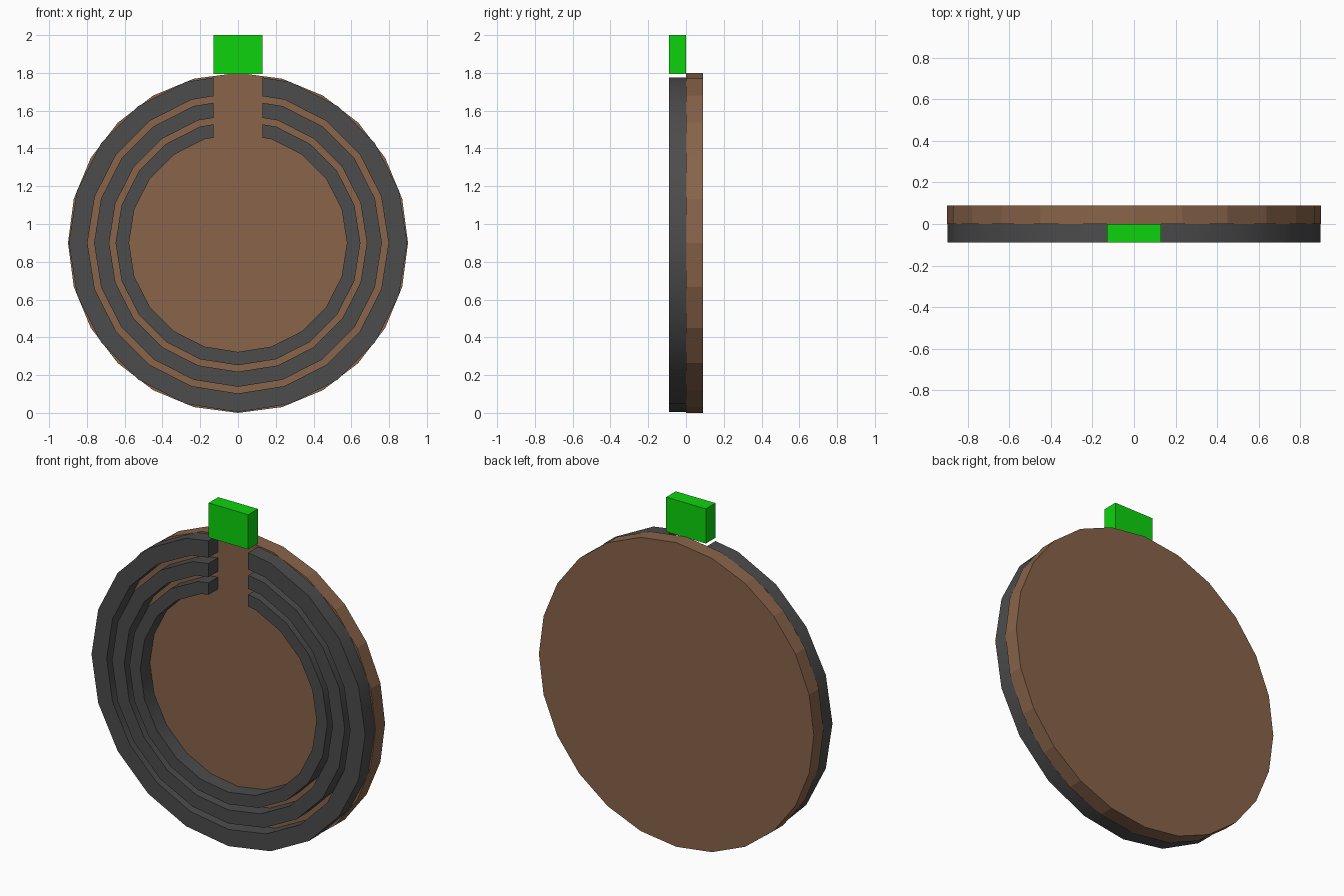
import bpy, bmesh, math

if "Cube" in bpy.data.objects:
    bpy.data.objects.remove(bpy.data.objects["Cube"], do_unlink=True)

CENTRE_Z = 0.9
DEPTH = 0.09
GAP = 0.13      # half width of the slot at the top of the rings
SIDES = 20


def material(name, rgb):
    mat = bpy.data.materials.new(name)
    mat.use_nodes = True
    mat.diffuse_color = (*rgb, 1)
    mat.node_tree.nodes["Principled BSDF"].inputs["Base Color"].default_value = (*rgb, 1)
    return mat


def finish(bm, name, mat):
    bmesh.ops.recalc_face_normals(bm, faces=bm.faces)
    mesh = bpy.data.meshes.new(name)
    bm.to_mesh(mesh)
    bm.free()
    mesh.materials.append(mat)
    obj = bpy.data.objects.new(name, mesh)
    bpy.context.collection.objects.link(obj)
    return obj


def open_outline(radius):
    """Polygon outline starting and ending at the straight slot edges."""
    step = 2 * math.pi / SIDES
    end_z = radius - GAP * math.tan(step / 2)
    pts = [(radius * math.sin(k * step), radius * math.cos(k * step))
           for k in range(1, SIDES)]
    return [(GAP, end_z)] + pts + [(-GAP, end_z)]


def split_ring(name, outer, inner, mat):
    bm = bmesh.new()
    sections = []
    for (ox, oz), (ix, iz) in zip(open_outline(outer), open_outline(inner)):
        corners = [(ox, -DEPTH, oz), (ox, 0, oz), (ix, 0, iz), (ix, -DEPTH, iz)]
        sections.append([bm.verts.new((x, y, z + CENTRE_Z)) for x, y, z in corners])
    for a, b in zip(sections, sections[1:]):
        for i in range(4):
            j = (i + 1) % 4
            bm.faces.new((a[i], a[j], b[j], b[i]))
    bm.faces.new(sections[0])
    bm.faces.new(sections[-1])
    obj = finish(bm, name, mat)
    bpy.ops.object.select_all(action='DESELECT')
    obj.select_set(True)
    bpy.context.view_layer.objects.active = obj
    bpy.ops.object.shade_smooth_by_angle(angle=math.radians(30))


brown = material("brown", (0.25, 0.127, 0.068))
grey = material("dark grey", (0.072, 0.072, 0.072))
green = material("bright green", (0.004, 0.65, 0.004))

# Backing disc, flat faceted
bm = bmesh.new()
rim = [bm.verts.new((0.9 * math.sin(a), 0, CENTRE_Z + 0.9 * math.cos(a)))
       for a in (math.radians(15 * k) for k in range(24))]
front = bm.faces.new(rim)
back = bmesh.ops.extrude_face_region(bm, geom=[front], use_keep_orig=True)
bmesh.ops.translate(bm, vec=(0, DEPTH, 0),
                    verts=[v for v in back["geom"] if isinstance(v, bmesh.types.BMVert)])
finish(bm, "backing_disc", brown)

# Concentric slotted rings
for name, outer, inner in (("outer_ring", 0.896, 0.797),
                           ("middle_ring", 0.762, 0.682),
                           ("inner_ring", 0.648, 0.577)):
    split_ring(name, outer, inner, grey)

# Block above the slot
bm = bmesh.new()
bmesh.ops.create_cube(bm, size=1)
bmesh.ops.scale(bm, vec=(2 * GAP, DEPTH, 0.205), verts=bm.verts)
bmesh.ops.translate(bm, vec=(0, -DEPTH / 2, 1.8975), verts=bm.verts)
finish(bm, "top_block", green)
